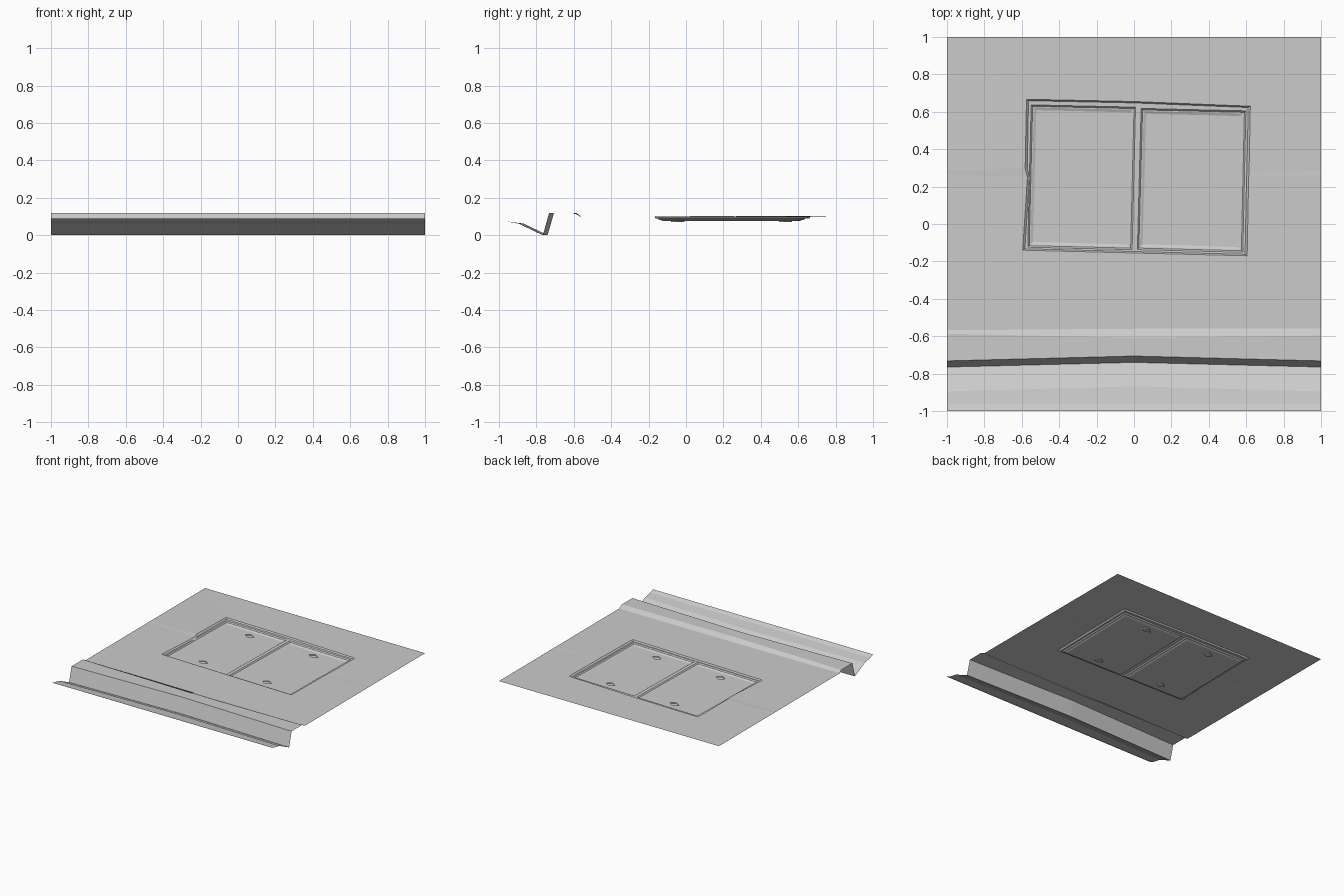
import bpy, bmesh, math

if "Cube" in bpy.data.objects:
    bpy.data.objects.remove(bpy.data.objects["Cube"])


def finish(bm, name):
    # Open sheets: turn every face so that it looks upward
    bm.normal_update()
    for f in bm.faces:
        if f.normal.z < 0:
            f.normal_flip()
    me = bpy.data.meshes.new(name)
    bm.to_mesh(me)
    bm.free()
    ob = bpy.data.objects.new(name, me)
    bpy.context.collection.objects.link(ob)
    return ob


def loft(bm, rings, closed=True):
    rows = [[bm.verts.new(p) for p in r] for r in rings]
    for a, b in zip(rows, rows[1:]):
        n = len(a)
        for i in range(n if closed else n - 1):
            j = (i + 1) % n
            bm.faces.new((a[i], a[j], b[j], b[i]))
    return rows


def fill_with_holes(bm, loops):
    edges = []
    for vs in loops:
        for i in range(len(vs)):
            a, b = vs[i], vs[(i + 1) % len(vs)]
            edges.append(bm.edges.get((a, b)) or bm.edges.new((a, b)))
    r = bmesh.ops.triangle_fill(bm, use_beauty=True, use_dissolve=False, edges=edges)
    faces = [g for g in r['geom'] if isinstance(g, bmesh.types.BMFace)]
    inner = {e for f in faces for e in f.edges} - set(edges)
    bmesh.ops.dissolve_limit(bm, angle_limit=0.001, edges=list(inner),
                             verts=[])


def at_z(pts, z):
    return [(x, y, z) for x, y in pts]


def inset(pts, d):
    cx = sum(p[0] for p in pts) / len(pts)
    cy = sum(p[1] for p in pts) / len(pts)
    return [(x - math.copysign(d, x - cx), y - math.copysign(d, y - cy)) for x, y in pts]


def strip(name, profile):
    # profile rows: y at the two ends, y at the middle, z
    bm = bmesh.new()
    loft(bm, [[(-1, e, z), (0, m, z), (1, e, z)] for e, m, z in profile], False)
    finish(bm, name)


# Gutter and curb, slightly bowed in the middle
strip("gutter", [(-1, -1, .09), (-.965, -.965, .075), (-.895, -.868, .062), (-.765, -.74, 0)])
strip("curb_face", [(-.765, -.74, 0), (-.732, -.706, .12)])
bm = bmesh.new()
loft(bm, [[(-1, -.732, .12), (0, -.706, .12), (1, -.732, .12)],
          [(-1, -.587, .12), (0, -.608, .12), (1, -.597, .12)],
          [(-1, -.568, .10), (0, -.56, .10), (1, -.56, .10)]], False)
finish(bm, "curb_top")

# Pavement around the hatch opening, with a faint joint on each side
outer = [(-1, -.568), (0, -.56), (1, -.56), (1, .26), (1, .29), (1, 1),
         (0, 1), (-1, 1), (-1, .285), (-1, .265)]
hole = [(-.595, -.14), (0, -.155), (.605, -.17), (.613, .25), (.615, .27), (.622, .63),
        (0, .655), (-.575, .667), (-.582, .25 + .05), (-.57, .25)]
bump = {3: .102, 8: .104}
rim = [(x, y, bump.get(i, .10)) for i, (x, y) in enumerate(hole)]
bm = bmesh.new()
loft(bm, [at_z(outer, .10), rim])
finish(bm, "pavement")

# Hatch frame: step down, then a flat border around the two lids
left = [(-.568, -.124), (-.01, -.137), (.008, .625), (-.55, .637)]
right = [(.018, -.137), (.582, -.151), (.598, .605), (.038, .618)]
small = [(.014 + (x - .014) * .981, .248 + (y - .248) * .981) for x, y in hole]
bm = bmesh.new()
rows = loft(bm, [rim, at_z(small, .09)])
lids = [[bm.verts.new(p) for p in at_z(q, .09)] for q in (left, right)]
fill_with_holes(bm, [rows[-1]] + lids)
finish(bm, "hatch_frame")

# Sunken lids with stepped edges and hexagonal lifting pockets
hexagon = [(.04, 0), (.018, .017), (0, .027), (-.018, .017), (-.04, 0),
           (-.018, -.017), (0, -.027), (.018, -.017)]
for name, quad, pockets in (
        ("left_lid", left, [(-.273, .54), (-.289, -.036)]),
        ("right_lid", right, [(.318, .525), (.302, -.052)])):
    bm = bmesh.new()
    rows = loft(bm, [at_z(quad, .09), at_z(inset(quad, .008), .082),
                     at_z(inset(quad, .014), .082), at_z(inset(quad, .028), .076)])
    loops = [rows[-1]]
    for cx, cy in pockets:
        shape = [(cx + x, cy + y) for x, y in hexagon]
        pr = loft(bm, [at_z(shape, .076), at_z(inset(shape, 0), .070)])
        bm.faces.new(pr[1])
        loops.append(pr[0])
    fill_with_holes(bm, loops)
    finish(bm, name)
